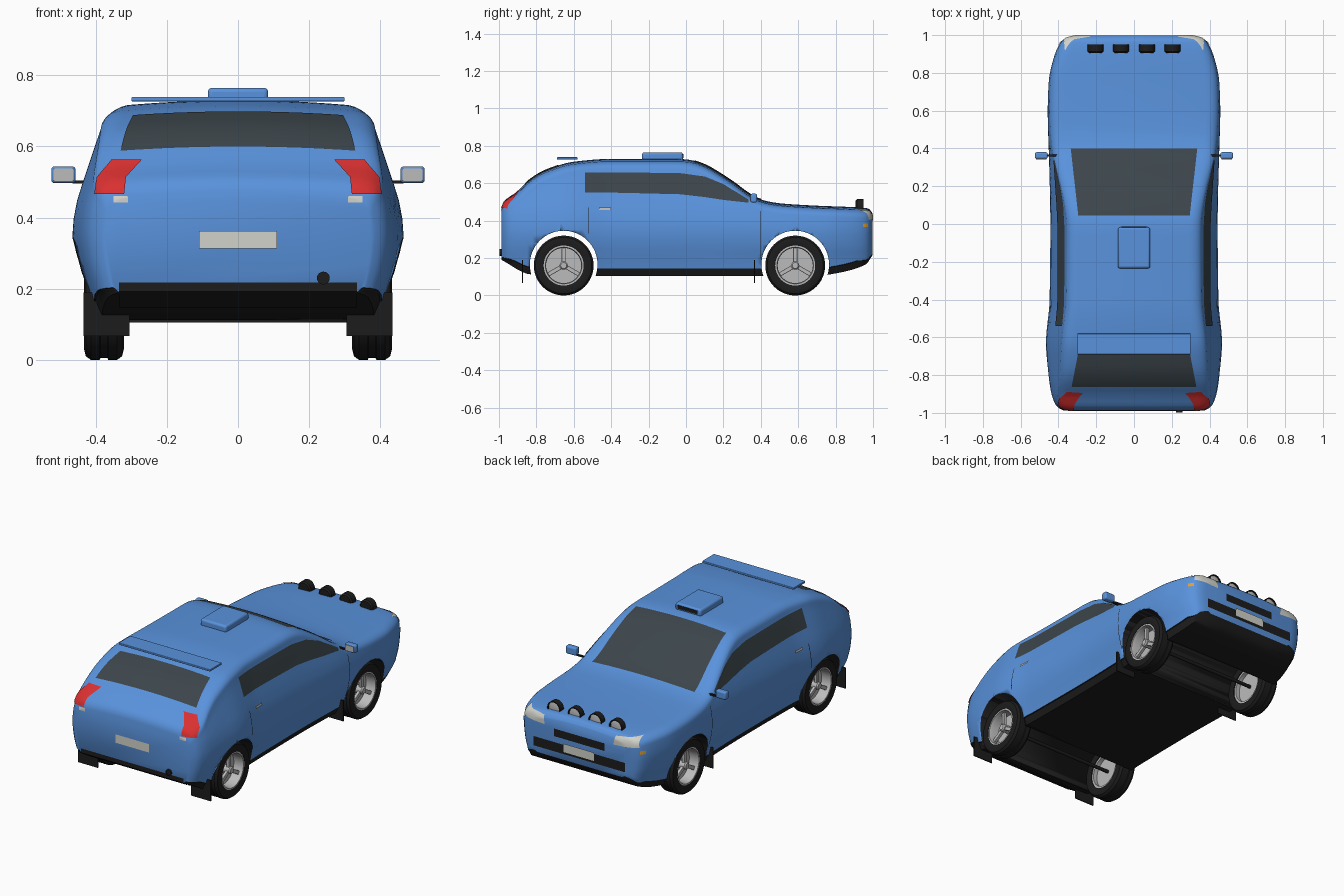
import bpy, bmesh, math
from mathutils import Vector, Matrix
from mathutils.bvhtree import BVHTree

if "Cube" in bpy.data.objects:
    bpy.data.objects.remove(bpy.data.objects["Cube"])


def mat(name, r, g, b):
    m = bpy.data.materials.new(name)
    m.diffuse_color = (r, g, b, 1)
    m.use_nodes = True
    m.node_tree.nodes["Principled BSDF"].inputs["Base Color"].default_value = m.diffuse_color
    return m


BLUE = mat("paint", .10, .29, .72)
BLACK = mat("black_trim", .012, .012, .012)
GLASS = mat("dark_glass", .045, .06, .07)
RED = mat("red_lens", .7, .03, .03)
PALE = mat("pale_plate", .65, .65, .6)
SILVER = mat("silver", .5, .5, .5)
ORANGE = mat("orange_lens", .75, .35, .03)


def finish(bm, name, mats, mirror=False, bevel=0, angle=35):
    me = bpy.data.meshes.new(name)
    bm.to_mesh(me)
    bm.free()
    ob = bpy.data.objects.new(name, me)
    bpy.context.collection.objects.link(ob)
    for m in mats:
        me.materials.append(m)
    bpy.ops.object.select_all(action='DESELECT')
    ob.select_set(True)
    bpy.context.view_layer.objects.active = ob
    bpy.ops.object.shade_smooth_by_angle(angle=math.radians(angle))
    if bevel:
        b = ob.modifiers.new("bevel", 'BEVEL')
        b.width, b.segments = bevel, 3
    if mirror:
        ob.modifiers.new("mirror", 'MIRROR')
    return ob


def curve(pts, t):
    """Monotone cubic through (t, v) pairs."""
    n = len(pts)
    d = [(pts[i+1][1] - pts[i][1]) / (pts[i+1][0] - pts[i][0]) for i in range(n - 1)]
    s = [d[0]] + [2*a*b/(a+b) if a*b > 0 else 0 for a, b in zip(d, d[1:])] + [d[-1]]
    t = min(max(t, pts[0][0]), pts[-1][0])
    i = max(k for k in range(n - 1) if pts[k][0] <= t)
    h = pts[i+1][0] - pts[i][0]
    u = (t - pts[i][0]) / h
    return ((2*u**3 - 3*u*u + 1)*pts[i][1] + (u**3 - 2*u*u + u)*h*s[i]
            + (3*u*u - 2*u**3)*pts[i+1][1] + (u**3 - u*u)*h*s[i+1])


# Body: lofted from roof line, floor line, plan width and side curvature
TOP = [(-.987, .47), (-.975, .502), (-.91, .55), (-.835, .62), (-.755, .668), (-.6, .715), (-.4, .73),
       (-.05, .73), (.02, .725), (.1, .70), (.18, .655), (.263, .6), (.33, .55), (.4, .513), (.5, .493),
       (.7, .48), (.9, .472), (.975, .465), (.997, .44)]
BOT = [(-.987, .19), (-.83, .112), (-.7, .105), (.7, .105), (.8, .118), (.96, .165), (.997, .215)]
WID = [(-.987, .375), (-.965, .41), (-.9, .437), (-.75, .458), (-.63, .466), (-.4, .447), (0, .443),
       (.4, .452), (.6, .457), (.75, .452), (.88, .425), (.96, .39), (.985, .36), (.997, .31)]
SIDE = [(.1, .89), (.19, .93), (.27, .98), (.35, 1), (.42, .985), (.48, .95), (.55, .9), (.66, .82), (.73, .76)]


def section(y):
    zt, zb, w = curve(TOP, y), curve(BOT, y), curve(WID, y)
    side = lambda z: w * curve(SIDE, z)
    zs, r = zb + .04 * min(1, (1.02 - abs(y)) / .1), .045
    xb = side(zb) - .015
    p = [(0, zb), (xb * .5, zb), (xb, zb), (side(zs) - .006, zs - .002), (side(zs), zs)]
    zc = zt - r - .012
    p += [(side(zs + (zc - zs)*k/10), zs + (zc - zs)*k/10) for k in range(1, 11)]
    xc = side(zc)
    p += [(xc - .07*(1 - math.cos(a)), zc + r*math.sin(a)) for a in [math.pi/2*k/6 for k in range(1, 7)]]
    xi = xc - .07
    p += [(xi*(1 - k/5), zt - .012*(1 - k/5)**2) for k in range(1, 6)]
    return [Vector((x, y, z)) for x, z in p]


bm = bmesh.new()
ys = [-.987, -.982, -.975, -.96] + [-.94 + .03*k for k in range(63)] + [.94, .96, .975, .985, .992, .997]
rings = []
for y in ys:
    s = section(y)
    loop = s + [Vector((-v.x, v.y, v.z)) for v in s[-2:0:-1]]
    rings.append([bm.verts.new(v) for v in loop])
n = len(rings[0])
for a, b in zip(rings, rings[1:]):
    for i in range(n):
        f = bm.faces.new((a[i], b[i], b[(i+1) % n], a[(i+1) % n]))
        f.material_index = 1 if i < 4 or i >= n - 4 else 0
bm.faces.new(rings[0])
bm.faces.new(rings[-1][::-1])
bmesh.ops.recalc_face_normals(bm, faces=bm.faces)
tree = BVHTree.FromBMesh(bm)
body = finish(bm, "body", [BLUE, BLACK], angle=40)

# Wheel arches cut right through
AXLES = (-.654, .584)
for y in AXLES:
    bm = bmesh.new()
    bmesh.ops.create_cone(bm, cap_ends=True, segments=64, radius1=.181, radius2=.181, depth=1.4,
                          matrix=Matrix.Translation((0, y, .165)) @ Matrix.Rotation(math.pi/2, 4, 'Y'))
    for f in bm.faces:
        f.material_index = 1
    cut = finish(bm, "arch_cutter", [BLUE, BLACK])
    cut.hide_render = True
    bpy.context.view_layer.objects.active = body
    m = body.modifiers.new("arch", 'BOOLEAN')
    m.operation, m.object, m.solver = 'DIFFERENCE', cut, 'EXACT'
    bpy.ops.object.modifier_apply(modifier=m.name)
    bpy.data.objects.remove(cut)


def patch(name, A, B, axis, material, mirror=False, n=6, m=8, lift=.003):
    """Surface strip between two 2D outlines, projected onto the body along an axis."""
    place = {'x': lambda p: (2, p[0], p[1]), 'y': lambda p: (p[0], 2, p[1]),
             '-y': lambda p: (p[0], -2, p[1]), 'z': lambda p: (p[0], p[1], 2)}[axis]
    d = {'x': (-1, 0, 0), 'y': (0, -1, 0), '-y': (0, 1, 0), 'z': (0, 0, -1)}[axis]
    fine = lambda L: [Vector(L[i]).lerp(Vector(L[i+1]), k/n) for i in range(len(L)-1) for k in range(n)] + [Vector(L[-1])]
    bm = bmesh.new()
    grid = []
    for a, b in zip(fine(A), fine(B)):
        row = []
        for k in range(m + 1):
            hit, nor, _, _ = tree.ray_cast(Vector(place(a.lerp(b, k/m))), Vector(d))
            row.append(bm.verts.new(hit + nor*lift) if hit else None)
        grid.append(row)
    for r, s in zip(grid, grid[1:]):
        for k in range(m):
            q = (r[k], r[k+1], s[k+1], s[k])
            if all(q):
                f = bm.faces.new(q)
                f.normal_update()
                if f.normal.dot(Vector(d)) > 0:
                    f.normal_flip()
    return finish(bm, name, [material], mirror)


def rect(name, a0, a1, b0, b1, axis, material, mirror=False, **k):
    return patch(name, [(a0, b0), (a1, b0)], [(a0, b1), (a1, b1)], axis, material, mirror, **k)


# Glass
patch("windscreen", [(-.295, .045), (.295, .045)], [(-.335, .40), (.335, .40)], 'z', GLASS, n=16, m=16)
patch("rear_window", [(-.33, -.86), (.33, -.86)], [(-.295, -.68), (.295, -.68)], 'z', GLASS, n=16, m=12)
patch("side_window", [(-.54, .55), (-.35, .548), (-.03, .54), (.1, .525), (.2, .51), (.335, .495)],
      [(-.54, .657), (-.35, .657), (-.03, .653), (.1, .635), (.2, .595), (.335, .51)], 'x', GLASS, True)

# Rear lights, plate and bumper
patch("tail_light", [(.40, .465), (.395, .51), (.355, .56)], [(.32, .465), (.315, .51), (.27, .56)],
      '-y', RED, True, lift=.005)
rect("rear_reflector", .31, .35, .443, .46, '-y', PALE, True)
rect("rear_plate", -.11, .11, .313, .363, '-y', PALE, lift=.005)
rect("rear_bumper", -.335, .335, .15, .218, '-y', BLACK, n=16)

# Nose: lights, grille, intake and plate
patch("headlight", [(.225, .395), (.375, .405)], [(.235, .445), (.365, .455)], 'y', PALE, True, n=10, lift=.004)
rect("grille", -.165, .165, .34, .385, 'y', BLACK)
rect("lower_intake", -.30, .30, .25, .305, 'y', BLACK, n=14)
rect("front_plate", -.10, .10, .265, .315, 'y', PALE, lift=.008)
rect("indicator", .945, .972, .365, .385, 'x', ORANGE, True)

# Doors
rect("rear_door_seam", -.522, -.518, .33, .47, 'x', BLACK, True, lift=.001)
rect("front_door_seam", .398, .402, .20, .45, 'x', BLACK, True, lift=.001)
rect("door_handle", -.465, -.40, .455, .468, 'x', SILVER, True, lift=.008)


def box(name, lo, hi, material, mirror=False, bevel=0, rot=None):
    bm = bmesh.new()
    lo, hi = Vector(lo), Vector(hi)
    M = Matrix.Translation((lo + hi)/2) @ Matrix.Diagonal((*(hi - lo), 1))
    bmesh.ops.create_cube(bm, size=1, matrix=(rot or Matrix()) @ M)
    return finish(bm, name, [material], mirror, bevel)


# Mirrors, roof scoop, spoiler, mud flaps
box("wing_mirror", (.457, .345, .497), (.525, .38, .544), BLUE, True, .009)
box("mirror_glass", (.463, .342, .503), (.519, .346, .538), SILVER, True)
box("mirror_stalk", (.40, .357, .496), (.465, .369, .504), BLACK, True)
box("roof_scoop", (-.085, -.235, .72), (.085, -.017, .765), BLUE, bevel=.012)
box("scoop_mouth", (-.065, -.03, .735), (.065, -.014, .755), BLACK)
box("rear_spoiler", (-.30, -.69, .727), (.30, -.58, .739), BLUE, bevel=.003)
for y, nm in ((-.874, "rear_mud_flap"), (.366, "front_mud_flap")):
    box(nm, (.305, y - .003, .067), (.435, y + .003, .19), BLACK, True)


def lathe(name, prof, centre, material, axis='X', mirror=True, closed=False, seg=48):
    """Revolve (offset, radius) points about an axis through centre."""
    bm = bmesh.new()
    rows = []
    for k in range(seg):
        c, s = math.cos(2*math.pi*k/seg), math.sin(2*math.pi*k/seg)
        rows.append([bm.verts.new(Vector(centre) + Vector((o, r*c, r*s) if axis == 'X' else (r*c, o, r*s)))
                     for o, r in prof])
    for k in range(seg):
        a, b = rows[k], rows[(k+1) % seg]
        for i in range(len(prof) - (0 if closed else 1)):
            j = (i+1) % len(prof)
            bm.faces.new((a[i], b[i], b[j], a[j]))
    bmesh.ops.remove_doubles(bm, verts=bm.verts, dist=1e-5)
    bmesh.ops.recalc_face_normals(bm, faces=bm.faces)
    return finish(bm, name, [material], mirror)


# Wheels
for y, nm in zip(AXLES, ("rear", "front")):
    c = (.377, y, .16)
    lathe(nm + "_tyre", [(-.05, .107), (-.056, .13), (-.051, .15), (-.037, .16), (-.012, .16), (-.010, .155),
                         (.010, .155), (.012, .16), (.037, .16), (.051, .15), (.056, .13), (.05, .107)],
          c, BLACK, closed=True)
    lathe(nm + "_rim", [(.048, .108), (.048, .098), (.03, .094), (-.045, .094), (-.045, .108)], c, SILVER, closed=True)
    lathe(nm + "_brake_disc", [(-.02, 0), (-.02, .094), (-.012, .094), (-.012, 0)], c, SILVER)
    lathe(nm + "_hub", [(-.012, .022), (.035, .022), (.042, .016), (.042, 0)], c, SILVER, seg=24)
    for k in range(3):
        R = Matrix.Translation(c) @ Matrix.Rotation(k*2*math.pi/3, 4, 'X')
        box(nm + "_spoke", (.012, -.011, .012), (.03, .011, .097), SILVER, True, .003, R)
    lathe(nm + "_axle", [(-.37, .01), (.37, .01)], (0, y, .16), BLACK, mirror=False, seg=12)

# Exhaust and bonnet spot lamps
lathe("exhaust", [(.04, .018), (-.012, .018), (-.012, .014), (-.008, .014), (-.008, 0)],
      (.24, -.985, .23), BLACK, 'Y', False, seg=24)
for x in (.068, .203):
    c = (x, .93, .473)
    lathe("spot_lamp", [(-.024, 0), (-.024, .034), (-.016, .042), (.02, .042), (.02, .036), (.014, .036)], c, BLACK, 'Y', seg=32)
    lathe("spot_lens", [(.013, .036), (.017, .02), (.018, 0)], c, SILVER, 'Y', seg=32)
